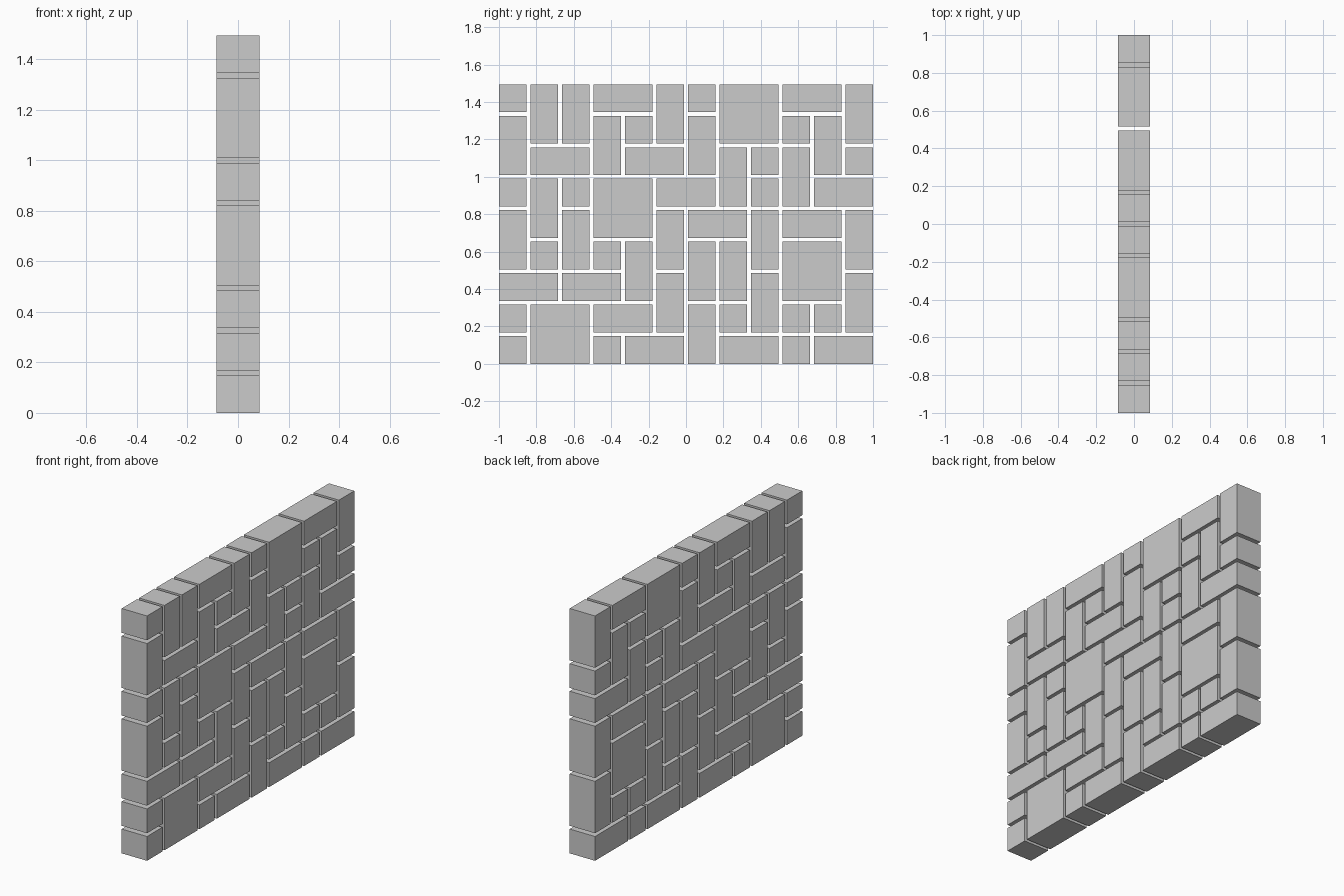
import bpy
import bmesh

if "Cube" in bpy.data.objects:
    bpy.data.objects.remove(bpy.data.objects["Cube"])

COLS, ROWS = 12, 9
GAP = 0.02
PITCH = (2 + GAP) / COLS
DEPTH = 0.171

# Brick pattern, top course first, y running left to right.
# S = single, H = two wide, V = two tall, B = two by two, . = covered
PATTERN = [
    "SVVH.VSB.H.V",
    "V..VS.V..SV.",
    ".H..H..VSV.S",
    "SVSB.H..S.H.",
    "V.V..VH.VH.V",
    ".S.SV.VV.B..",
    "H.H..V..V..V",
    "SB.H..VS.SS.",
    "S..SH..H.SH.",
]
SIZES = {
    "S": ("small_brick", 1, 1),
    "H": ("long_brick", 2, 1),
    "V": ("upright_brick", 1, 2),
    "B": ("square_block", 2, 2),
}


def add_brick(name, y0, y1, z0, z1):
    """Plain box brick running through the wall thickness."""
    bm = bmesh.new()
    bmesh.ops.create_cube(bm, size=1)
    bmesh.ops.scale(bm, vec=(DEPTH, y1 - y0, z1 - z0), verts=bm.verts)
    mesh = bpy.data.meshes.new(name)
    bm.to_mesh(mesh)
    bm.free()
    ob = bpy.data.objects.new(name, mesh)
    ob.location = (0, (y0 + y1) / 2, (z0 + z1) / 2)
    bpy.context.collection.objects.link(ob)


# Lay the wall; each letter marks the top left cell of its brick
for r, line in enumerate(PATTERN):
    for c, key in enumerate(line):
        if key == ".":
            continue
        name, w, h = SIZES[key]
        y0 = -1 + c * PITCH
        z1 = (ROWS - r) * PITCH - GAP
        add_brick(name, y0, y0 + w * PITCH - GAP, z1 - h * PITCH + GAP, z1)
